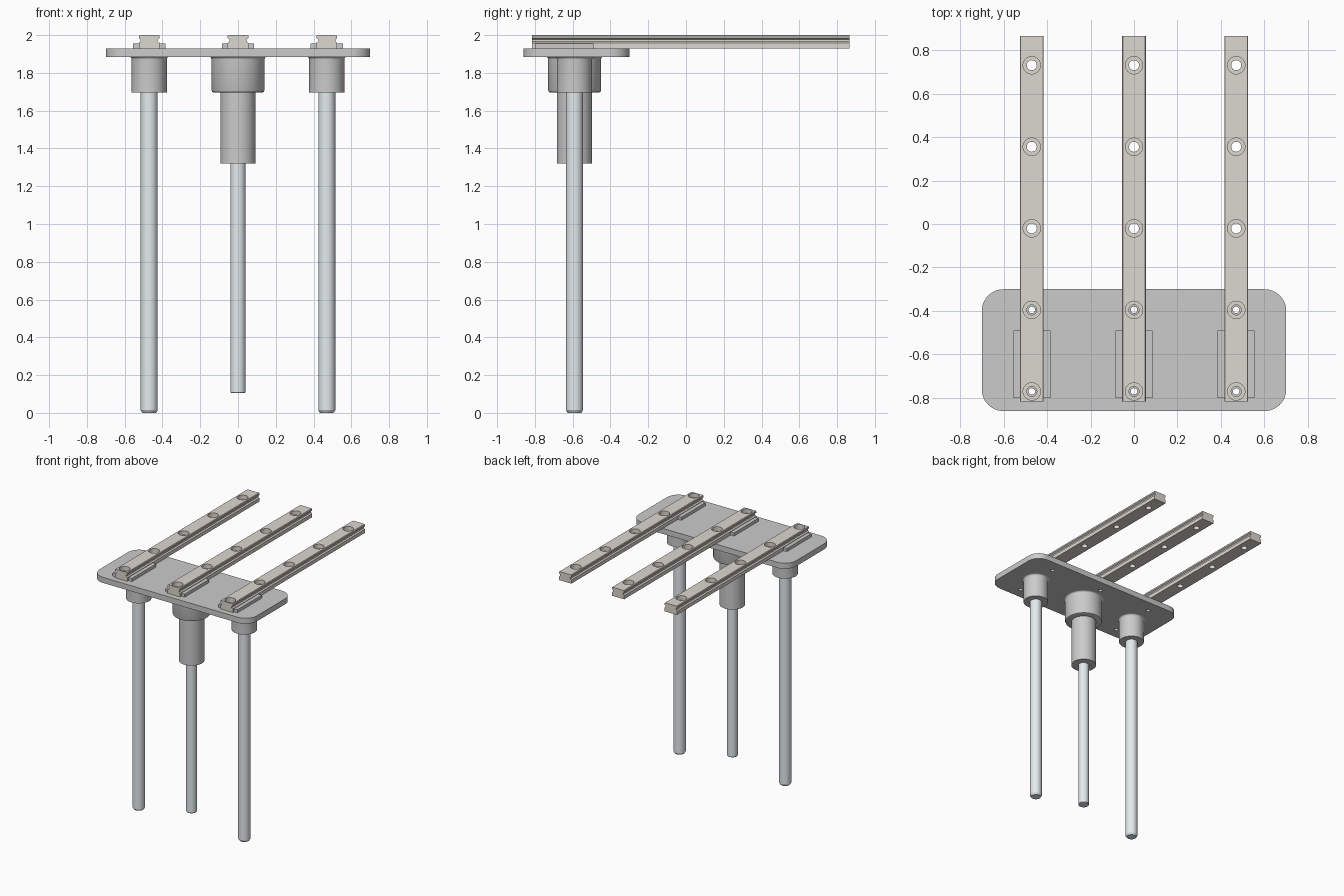
import bpy, bmesh, math
from mathutils import Vector

if "Cube" in bpy.data.objects:
    bpy.data.objects.remove(bpy.data.objects["Cube"])

ROD_Y = -0.59
RAILS = (-0.47, 0.0, 0.47)
HOLES = (-0.77, -0.395, -0.02, 0.355, 0.73)


def material(name, color):
    m = bpy.data.materials.new(name)
    m.diffuse_color = (*color, 1)
    m.use_nodes = True
    m.node_tree.nodes["Principled BSDF"].inputs["Base Color"].default_value = m.diffuse_color
    return m


ROD_MAT = material("polished_steel", (0.78, 0.83, 0.85))
RAIL_MAT = material("rail_steel", (0.72, 0.69, 0.63))


def finish(bm, name, mat=None):
    bmesh.ops.remove_doubles(bm, verts=bm.verts, dist=1e-5)
    bmesh.ops.recalc_face_normals(bm, faces=bm.faces)
    me = bpy.data.meshes.new(name)
    bm.to_mesh(me)
    bm.free()
    ob = bpy.data.objects.new(name, me)
    bpy.context.collection.objects.link(ob)
    if mat:
        me.materials.append(mat)
    return ob


def activate(ob):
    bpy.ops.object.select_all(action='DESELECT')
    ob.select_set(True)
    bpy.context.view_layer.objects.active = ob


def smooth(ob):
    activate(ob)
    bpy.ops.object.shade_smooth_by_angle(angle=math.radians(25))


def add_lathe(bm, profile, x, y, steps=48):
    """Revolve (radius, z) points around the vertical line at x, y."""
    vs = [bm.verts.new((x + r, y, z)) for r, z in profile]
    es = [bm.edges.new(p) for p in zip(vs, vs[1:])]
    bmesh.ops.spin(bm, geom=vs + es, cent=(x, y, 0), axis=(0, 0, 1),
                   angle=math.tau, steps=steps)


def lathe(name, profile, x, y, mat=None):
    bm = bmesh.new()
    add_lathe(bm, profile, x, y)
    smooth(finish(bm, name, mat))


def prism(name, points, direction, mat=None):
    """Extrude a closed outline of 3D points."""
    bm = bmesh.new()
    f = bm.faces.new([bm.verts.new(p) for p in points])
    new = bmesh.ops.extrude_face_region(bm, geom=[f], use_keep_orig=True)["geom"]
    bmesh.ops.translate(bm, vec=Vector(direction),
                        verts=[v for v in new if isinstance(v, bmesh.types.BMVert)])
    return finish(bm, name, mat)


def drill(ob, profile, places):
    """Cut a revolved hole profile at each place."""
    bm = bmesh.new()
    for x, y in places:
        add_lathe(bm, profile, x, y, 32)
    cutter = finish(bm, "hole_cutter")
    cutter.hide_render = True
    mod = ob.modifiers.new("holes", 'BOOLEAN')
    mod.operation, mod.object, mod.solver = 'DIFFERENCE', cutter, 'EXACT'
    activate(ob)
    bpy.ops.object.modifier_apply(modifier=mod.name)
    bpy.data.objects.remove(cutter)


def fillet(r, z, f):
    """Concave flare of radius f from a plate at z into a wall of radius r."""
    return [(r + f - f * math.sin(a), z - f + f * math.cos(a))
            for a in (i * math.pi / 12 for i in range(7))]


# base plate with rounded corners
R = 0.1
outline = []
for cx, cy, start in ((0.6, -0.4, 0), (-0.6, -0.4, 90), (-0.6, -0.76, 180), (0.6, -0.76, 270)):
    for i in range(13):
        a = math.radians(start + i * 7.5)
        outline.append((cx + R * math.cos(a), cy + R * math.sin(a), 1.885))
plate = prism("base_plate", outline, (0, 0, 0.045))
drill(plate, [(0, 1.8), (0.015, 1.8), (0.015, 2.0), (0, 2.0)],
      [(x, y) for x in RAILS for y in HOLES[:2]])
smooth(plate)

# guide rods and their collars
for side, x in (("left", -0.47), ("right", 0.47)):
    lathe(side + "_rod", [(0, 0), (0.036, 0), (0.045, 0.014), (0.045, 1.8), (0, 1.8)],
          x, ROD_Y, ROD_MAT)
    lathe(side + "_collar", [(0, 1.885)] + fillet(0.093, 1.885, 0.014)
          + [(0.093, 1.695), (0, 1.695)], x, ROD_Y)

# central actuator: stepped housing and piston rod
lathe("actuator_housing", [(0, 1.885)] + fillet(0.14, 1.885, 0.014)
      + [(0.14, 1.708), (0.136, 1.699), (0.127, 1.695), (0.093, 1.695), (0.093, 1.32), (0, 1.32)],
      0, ROD_Y)
lathe("piston_rod", [(0, 0.105), (0.037, 0.105), (0.04, 0.109), (0.04, 1.4), (0, 1.4)],
      0, ROD_Y, ROD_MAT)

# grooved rails with counterbored holes, flanked by carriage strips
half = [(0.055, 1.93), (0.055, 1.959), (0.045, 1.966), (0.045, 1.977),
        (0.055, 1.984), (0.055, 1.996), (0.051, 2.0)]
for n, x in zip(("left", "middle", "right"), RAILS):
    section = half + [(-px, pz) for px, pz in reversed(half)]
    rail = prism(n + "_rail", [(x + px, -0.815, pz) for px, pz in section],
                 (0, 1.68, 0), RAIL_MAT)
    drill(rail, [(0, 1.9), (0.023, 1.9), (0.023, 1.965), (0.04, 1.965), (0.04, 2.05), (0, 2.05)],
          [(x, y) for y in HOLES])
    smooth(rail)
    for s, tag in ((-1, "outer"), (1, "inner")):
        strip = [(x + s * px, -0.80, pz) for px, pz in
                 ((0.055, 1.93), (0.085, 1.93), (0.085, 1.955), (0.055, 1.955))]
        prism(f"{n}_carriage_{tag}", strip, (0, 0.31, 0))
